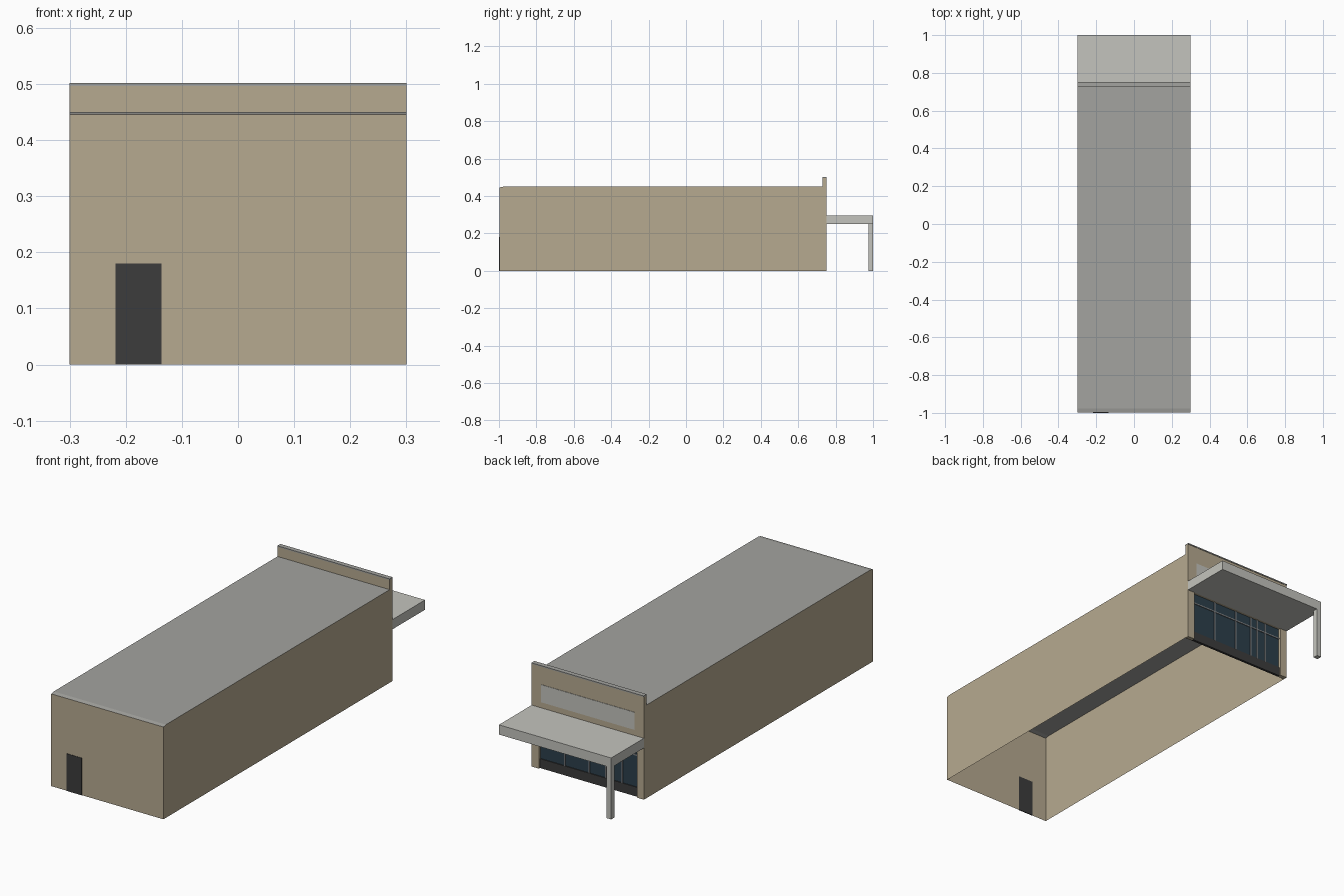
import bpy, bmesh

if "Cube" in bpy.data.objects:
    bpy.data.objects.remove(bpy.data.objects["Cube"])


def mat(name, col):
    m = bpy.data.materials.new(name)
    m.diffuse_color = (*col, 1)
    m.use_nodes = True
    m.node_tree.nodes["Principled BSDF"].inputs["Base Color"].default_value = m.diffuse_color
    return m


TAN = mat("tan_render", (0.47, 0.40, 0.28))
GREY = mat("light_grey", (0.55, 0.55, 0.51))
ROOF = mat("roof_grey", (0.37, 0.37, 0.35))
DARK = mat("dark_grey", (0.045, 0.045, 0.045))
GLASS = mat("glass_blue", (0.025, 0.05, 0.07))
FRAME = mat("frame_grey", (0.25, 0.26, 0.27))


def mesh(name, verts, faces, m):
    me = bpy.data.meshes.new(name)
    me.from_pydata(verts, [], faces)
    me.materials.append(m)
    ob = bpy.data.objects.new(name, me)
    bpy.context.collection.objects.link(ob)
    return ob


def box(name, x, y, z, m):
    v = [(a, b, c) for a in x for b in y for c in z]
    f = [(0, 1, 3, 2), (4, 6, 7, 5), (0, 4, 5, 1), (2, 3, 7, 6), (0, 2, 6, 4), (1, 5, 7, 3)]
    return mesh(name, v, f, m)


W, F, B, H = 0.3, -0.998, 0.75, 0.45   # half width, front, back, roof height
T = B - 0.02                           # inner face of the shopfront wall

# Open-bottomed shell: side walls and front wall
mesh("shell_walls",
     [(W, T, 0), (W, F, 0), (-W, F, 0), (-W, T, 0),
      (W, T, H), (W, F, H - 0.004), (-W, F, H - 0.004), (-W, T, H),
      (W, F + 0.02, H), (-W, F + 0.02, H)],
     [(0, 4, 8, 5, 1), (1, 5, 6, 2), (2, 6, 9, 7, 3)], TAN)

# Roof with a slightly sloped front edge
mesh("roof",
     [(x, y, z) for y, z in ((F, H - 0.004), (F + 0.02, H), (T, H)) for x in (-W, W)],
     [(0, 1, 3, 2), (2, 3, 5, 4)], ROOF)

# Rear service door, passing through the wall so it shows inside
box("service_door", (-0.218, -0.136), (-1, F + 0.002), (0, 0.18), DARK)

# Shopfront wall: piers, header with parapet, and parapet cap
P = 0.262
for s, side in ((1, "right"), (-1, "left")):
    box("pier_" + side, sorted((s * P, s * W)), (T, B), (0, 0.25), TAN)
box("header_parapet", (-W, W), (T, B), (0.25, 0.496), TAN)
box("parapet_cap", (-W, W), (T - 0.001, B + 0.002), (0.496, 0.502), ROOF)
box("blank_sign_panel", (-0.25, 0.25), (B, B + 0.002), (0.325, 0.41), GREY)

# Glazing, low plinth and frame bars
G = B - 0.012
box("shop_glass", (-P, P), (T + 0.002, G), (0.045, 0.25), GLASS)
box("plinth", (-P, P), (T, B - 0.008), (0, 0.045), DARK)
for i, x in enumerate((0.13, 0.0, -0.09, -0.13, -0.178)):
    box(f"mullion_{i}", (x - 0.003, x + 0.003), (G, G + 0.004), (0.045, 0.25), FRAME)
box("transom", (-P, P), (G, G + 0.004), (0.197, 0.203), FRAME)

# Canopy with a single corner post
box("canopy", (-W, W), (B, 1), (0.25, 0.297), GREY)
box("canopy_post", (-W, -W + 0.025), (0.975, 1), (0, 0.25), GREY)
